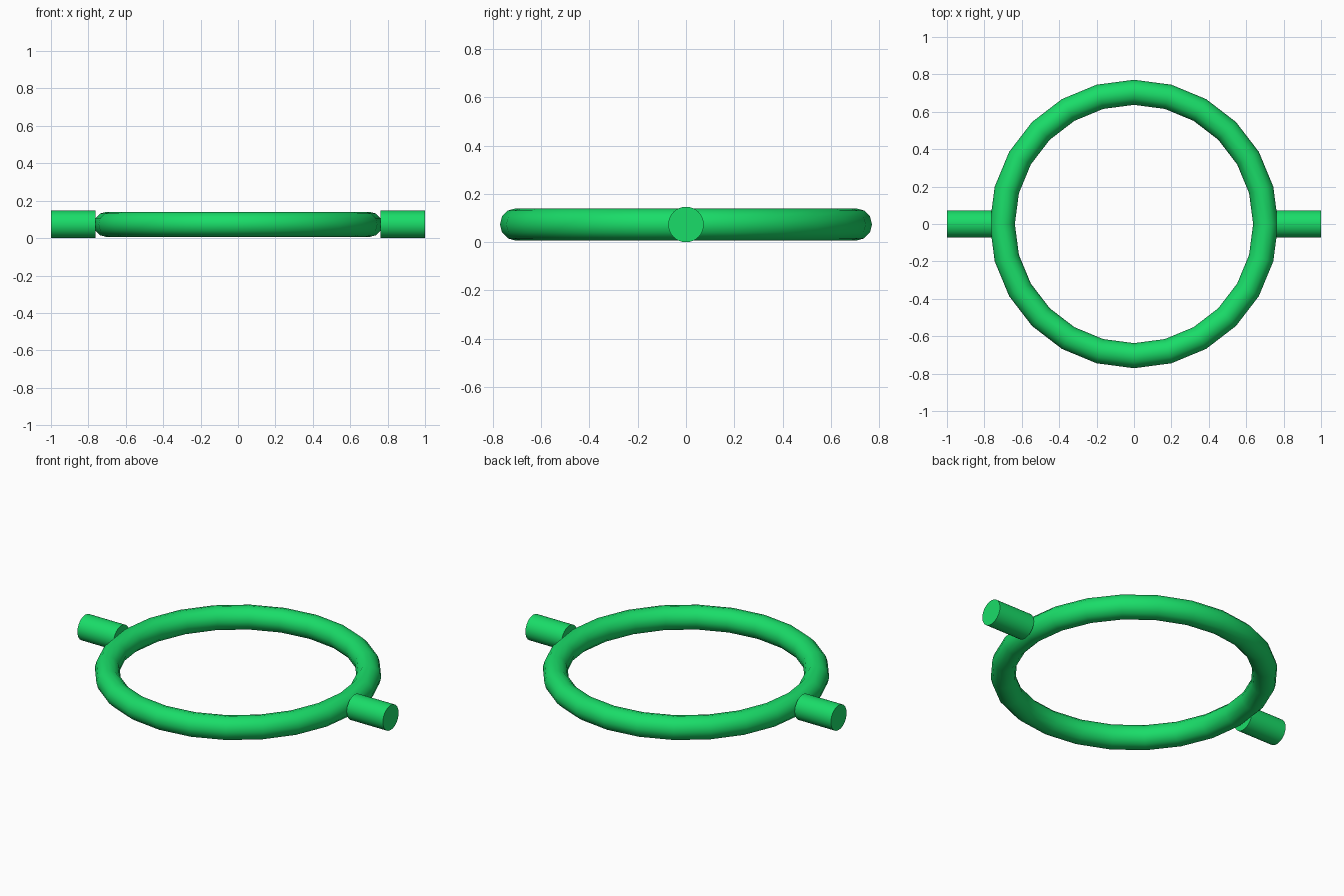
import bpy
import math

if "Cube" in bpy.data.objects:
    bpy.data.objects.remove(bpy.data.objects["Cube"])

RING_R, TUBE_R = 0.704, 0.067
PEG_R, PEG_IN, PEG_OUT = 0.0735, 0.763, 1.0

green = bpy.data.materials.new("green")
green.diffuse_color = (0.01, 0.72, 0.14, 1)
green.use_nodes = True
green.node_tree.nodes["Principled BSDF"].inputs["Base Color"].default_value = green.diffuse_color


def finish(name):
    obj = bpy.context.object
    obj.name = name
    obj.data.materials.append(green)
    bpy.ops.object.shade_smooth_by_angle(angle=math.radians(40))
    return obj


# Ring
bpy.ops.mesh.primitive_torus_add(
    major_segments=24, minor_segments=12,
    major_radius=RING_R, minor_radius=TUBE_R, location=(0, 0, PEG_R))
finish("ring")

# Side pegs
for name, side in (("left_peg", -1), ("right_peg", 1)):
    bpy.ops.mesh.primitive_cylinder_add(
        vertices=32, radius=PEG_R, depth=PEG_OUT - PEG_IN,
        location=(side * (PEG_IN + PEG_OUT) / 2, 0, PEG_R),
        rotation=(0, math.pi / 2, 0))
    finish(name)
